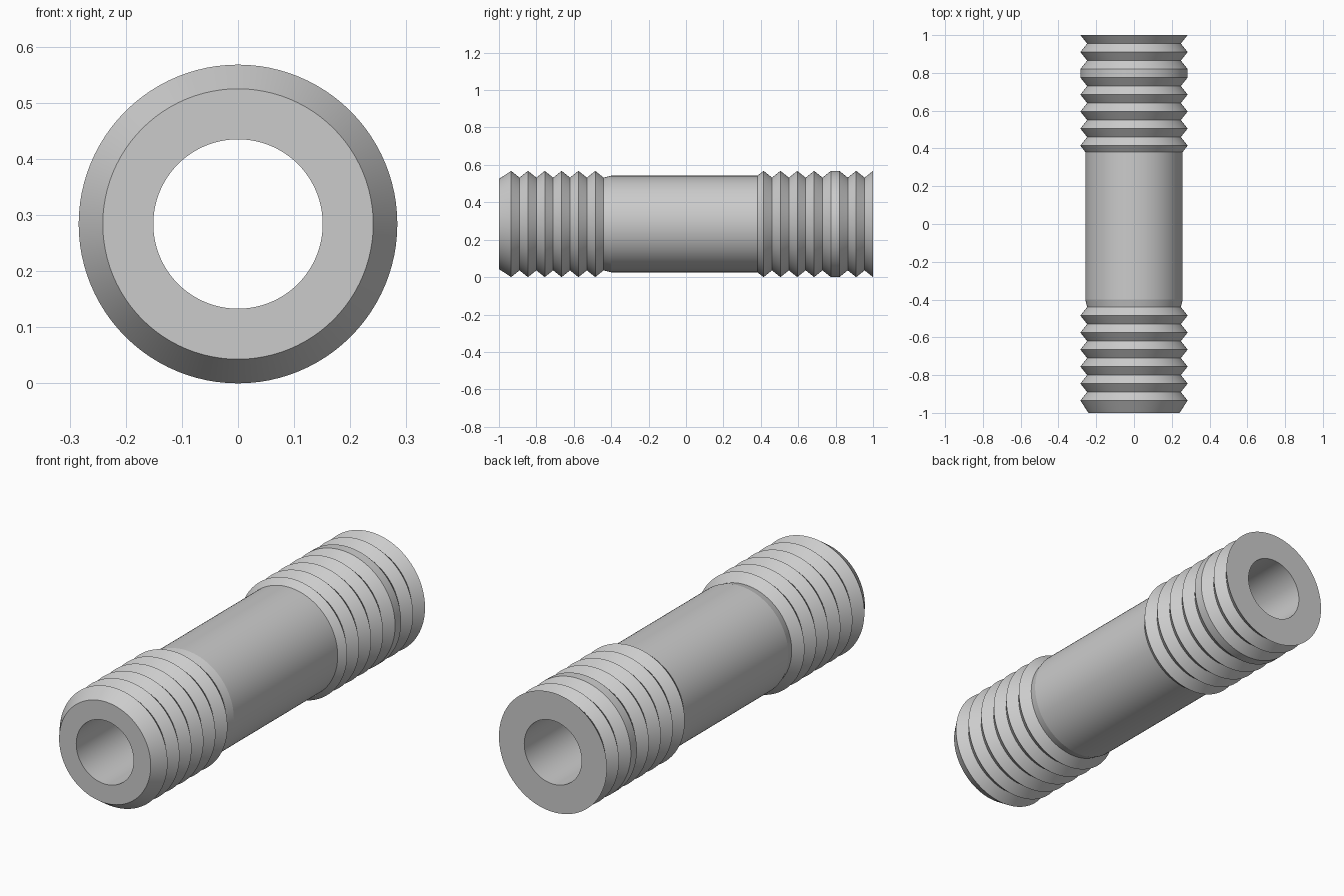
import bpy, bmesh
from math import sin, cos, pi, radians

if "Cube" in bpy.data.objects:
    bpy.data.objects.remove(bpy.data.objects["Cube"])

SEGMENTS = 96
CREST, ROOT, SHANK, BORE, END = 0.284, 0.248, 0.258, 0.151, 0.241
HALF = 0.045  # half of the thread pitch


def thread(first_crest, count):
    """Alternating crest and root points (y, radius) along the axis."""
    return [(first_crest + i * HALF, ROOT if i % 2 else CREST) for i in range(count)]


# Outer profile from front end to back end, closed by the bore
profile = [(-1, BORE), (-1, END)]
profile += thread(-0.935, 12)                 # front thread
profile += [(-0.40, SHANK), (0.381, SHANK)]   # plain shank
profile += thread(0.415, 9)                   # back thread up to the flat crest
profile += thread(0.82, 5)                    # last turns
profile += [(1, BORE)]

# Revolve the closed profile around the y axis
bm = bmesh.new()
rings = []
for s in range(SEGMENTS):
    a = 2 * pi * s / SEGMENTS
    rings.append([bm.verts.new((r * sin(a), y, CREST + r * cos(a))) for y, r in profile])
n = len(profile)
for s in range(SEGMENTS):
    a, b = rings[s], rings[(s + 1) % SEGMENTS]
    for i in range(n):
        j = (i + 1) % n
        bm.faces.new((a[i], a[j], b[j], b[i]))
bmesh.ops.recalc_face_normals(bm, faces=bm.faces)

mesh = bpy.data.meshes.new("threaded_tube")
bm.to_mesh(mesh)
bm.free()
tube = bpy.data.objects.new("threaded_tube", mesh)
bpy.context.collection.objects.link(tube)

# Smooth around the barrel, crisp thread edges
bpy.context.view_layer.objects.active = tube
tube.select_set(True)
bpy.ops.object.shade_smooth_by_angle(angle=radians(10))
